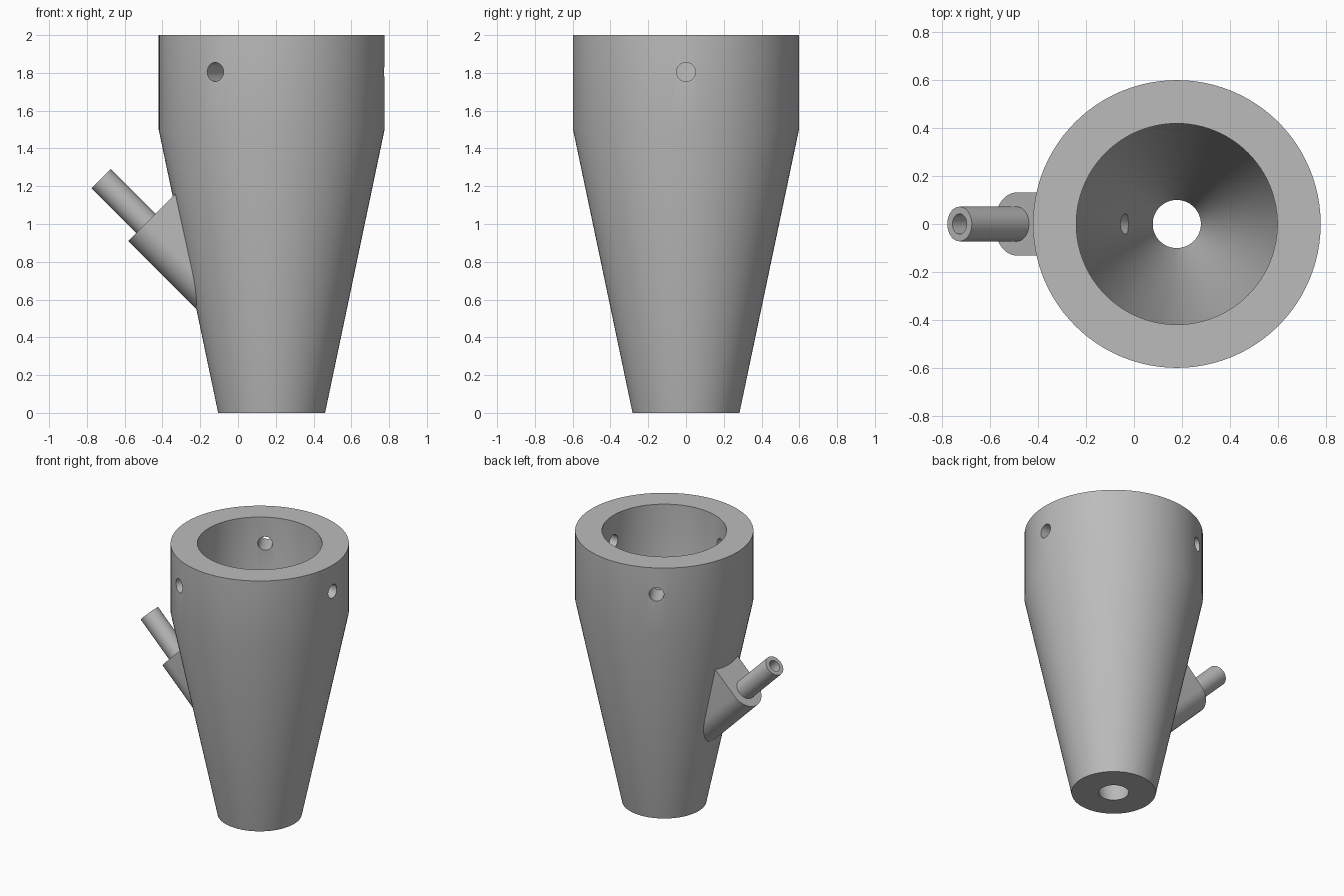
import bpy, bmesh, math
from mathutils import Matrix, Vector

cube = bpy.data.objects.get("Cube")
if cube:
    bpy.data.objects.remove(cube, do_unlink=True)

AXIS_X = 0.178          # centre line of the funnel
PORT = Vector((-0.4875, 0, 1.0025))   # centre of the boss end face

grey = bpy.data.materials.new("plain_grey")
grey.use_nodes = True
grey.diffuse_color = (0.5, 0.5, 0.5, 1)
grey.node_tree.nodes["Principled BSDF"].inputs["Base Color"].default_value = (0.5, 0.5, 0.5, 1)


def finish(name, bm, matrix):
    bmesh.ops.recalc_face_normals(bm, faces=bm.faces)
    bm.transform(matrix)
    mesh = bpy.data.meshes.new(name)
    bm.to_mesh(mesh)
    bm.free()
    mesh.materials.append(grey)
    obj = bpy.data.objects.new(name, mesh)
    bpy.context.collection.objects.link(obj)
    return obj


def turned(name, profile, matrix, sides):
    """Closed solid of revolution from (radius, height) pairs."""
    bm = bmesh.new()
    rings = []
    for r, z in profile:
        angles = [2 * math.pi * i / sides for i in range(sides)]
        rings.append([bm.verts.new((r * math.cos(a), r * math.sin(a), z)) for a in angles])
    for low, high in zip(rings, rings[1:]):
        for i in range(sides):
            j = (i + 1) % sides
            bm.faces.new((low[i], low[j], high[j], high[i]))
    bm.faces.new(rings[0])
    bm.faces.new(rings[-1])
    return finish(name, bm, matrix)


def combine(target, tool, operation):
    """Apply a boolean and discard the tool."""
    mod = target.modifiers.new(operation.lower(), 'BOOLEAN')
    mod.operation, mod.solver, mod.object = operation, 'EXACT', tool
    tool.hide_render = True
    bpy.context.view_layer.objects.active = target
    bpy.ops.object.modifier_apply(modifier=mod.name)
    bpy.data.objects.remove(tool, do_unlink=True)


centre = Matrix.Translation((AXIS_X, 0, 0))
# Port frame: local z points out and up at 45 degrees, local x points up the wall
port = Matrix.Translation(PORT) @ Matrix.Rotation(math.radians(-45), 4, 'Y')

# Outer funnel
funnel = turned("funnel_body", [(0.283, 0), (0.598, 1.5), (0.598, 2)], centre, 96)

# Boss with rounded underside and flat sides running into the wall
bm = bmesh.new()
outline = [(0.3, 0.131)]
for i in range(25):
    a = math.pi / 2 + math.pi * i / 24
    outline.append((0.131 * math.cos(a), 0.131 * math.sin(a)))
outline.append((0.3, -0.131))
face = bm.faces.new([bm.verts.new((x, y, 0)) for x, y in outline])
made = bmesh.ops.extrude_face_region(bm, geom=[face])["geom"]
bmesh.ops.translate(bm, vec=(0, 0, -0.58),
                    verts=[v for v in made if isinstance(v, bmesh.types.BMVert)])
combine(funnel, finish("port_boss", bm, port), 'UNION')

# Side tube
combine(funnel, turned("port_tube", [(0.072, -0.2), (0.072, 0.336)], port, 48), 'UNION')

# Tapered bore, open at both ends
bore = [(0.1, -0.1), (0.1, 0), (0.418, 1.5), (0.418, 2.1)]
combine(funnel, turned("bore_cutter", bore, centre, 96), 'DIFFERENCE')

# Passage through the side tube into the bore
combine(funnel, turned("port_cutter", [(0.042, -0.75), (0.042, 0.5)], port, 32), 'DIFFERENCE')

# Three screw holes around the collar
for k in range(3):
    turn = (Matrix.Translation((AXIS_X, 0, 1.805)) @ Matrix.Rotation(k * math.tau / 3, 4, 'Z')
            @ Matrix.Rotation(math.pi / 2, 4, 'Y'))
    combine(funnel, turned("hole_cutter", [(0.05, 0.3), (0.05, 0.75)], turn, 32), 'DIFFERENCE')

bpy.ops.object.select_all(action='DESELECT')
funnel.select_set(True)
bpy.context.view_layer.objects.active = funnel
bpy.ops.object.shade_smooth_by_angle(angle=math.radians(30))
